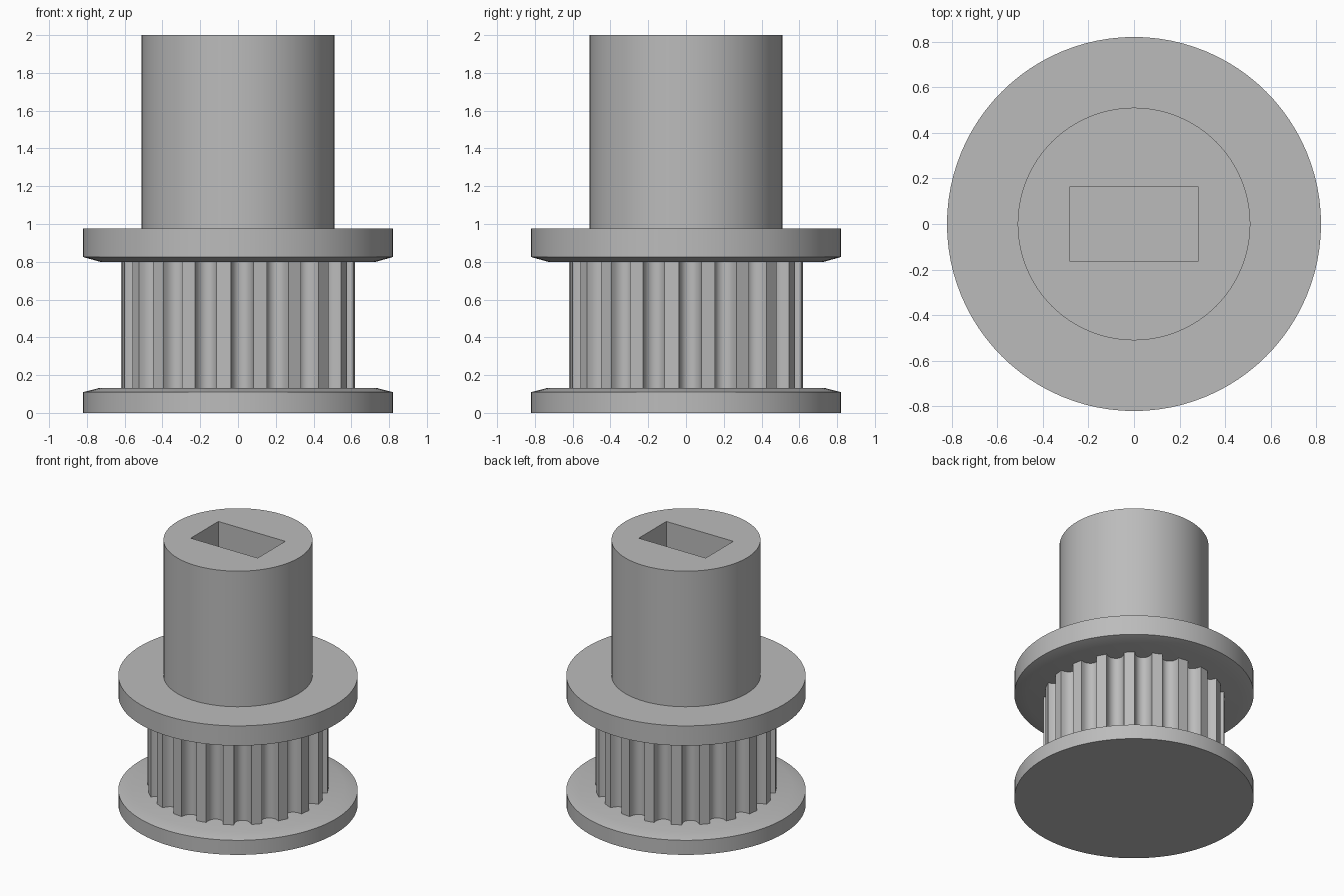
import bpy, bmesh
from math import sin, cos, pi, radians

cube = bpy.data.objects.get("Cube")
if cube:
    bpy.data.objects.remove(cube, do_unlink=True)

grey = bpy.data.materials.new("plain grey")
grey.use_nodes = True
GREY = (0.5, 0.5, 0.5, 1)
grey.diffuse_color = GREY
grey.node_tree.nodes["Principled BSDF"].inputs["Base Color"].default_value = GREY


def finish(name, bm):
    """Turn a bmesh into a shaded grey object."""
    bmesh.ops.recalc_face_normals(bm, faces=bm.faces)
    mesh = bpy.data.meshes.new(name)
    bm.to_mesh(mesh)
    bm.free()
    mesh.materials.append(grey)
    obj = bpy.data.objects.new(name, mesh)
    bpy.context.collection.objects.link(obj)
    bpy.ops.object.select_all(action="DESELECT")
    obj.select_set(True)
    bpy.context.view_layer.objects.active = obj
    bpy.ops.object.shade_smooth_by_angle(angle=radians(25))
    return obj


def stack(name, rings):
    """Skin a list of closed rings of points and cap both ends."""
    bm = bmesh.new()
    loops = [[bm.verts.new(p) for p in ring] for ring in rings]
    for low, high in zip(loops, loops[1:]):
        for i in range(len(low)):
            bm.faces.new((low[i - 1], low[i], high[i], high[i - 1]))
    bm.faces.new(loops[0])
    bm.faces.new(loops[-1])
    return finish(name, bm)


def circle(r, z, n=96):
    return [(r * cos(2 * pi * i / n), r * sin(2 * pi * i / n), z) for i in range(n)]


# Flanges, chamfered towards the teeth
FLANGE, LIP = 0.82, 0.73
stack("lower_flange", [circle(FLANGE, 0), circle(FLANGE, 0.11), circle(LIP, 0.133)])
stack("upper_flange", [circle(LIP, 0.8), circle(FLANGE, 0.825), circle(FLANGE, 0.975)])

# Toothed belt drum with rounded grooves
TEETH, OUTER, DEPTH, HALF = 20, 0.62, 0.075, 0.06
PHASE, STEPS = radians(2), 10


def drum(z):
    ring = []
    for k in range(TEETH):
        for s in range(STEPS + 1):
            t = pi * s / STEPS
            a = 2 * pi * k / TEETH + PHASE - HALF / OUTER * cos(t)
            r = OUTER - DEPTH * max(sin(t), 0) ** 0.8
            ring.append((r * cos(a), r * sin(a), z))
    return ring


stack("toothed_drum", [drum(0.12), drum(0.81)])

# Hub with a rectangular socket sunk from the top
HUB, SX, SY, FLOOR, TOP = 0.51, 0.28, 0.165, 1.0, 2.0
bm = bmesh.new()
base = [bm.verts.new(p) for p in circle(HUB, 0.96)]
rim = [bm.verts.new(p) for p in circle(HUB, TOP)]
corners = [(SX, SY), (-SX, SY), (-SX, -SY), (SX, -SY)]
mouth = [bm.verts.new((x, y, TOP)) for x, y in corners]
floor = [bm.verts.new((x, y, FLOOR)) for x, y in corners]
bm.faces.new(base)
bm.faces.new(floor)
n = len(rim)
for i in range(n):
    bm.faces.new((base[i - 1], base[i], rim[i], rim[i - 1]))
for i in range(4):
    bm.faces.new((mouth[i - 1], mouth[i], floor[i], floor[i - 1]))
    # One quarter of the top face, from this socket edge out to the rim
    start = n // 8 + (i - 1) * n // 4
    arc = [rim[(start + j) % n] for j in range(n // 4 + 1)]
    bm.faces.new([mouth[i - 1]] + arc + [mouth[i]])
finish("hub", bm)
